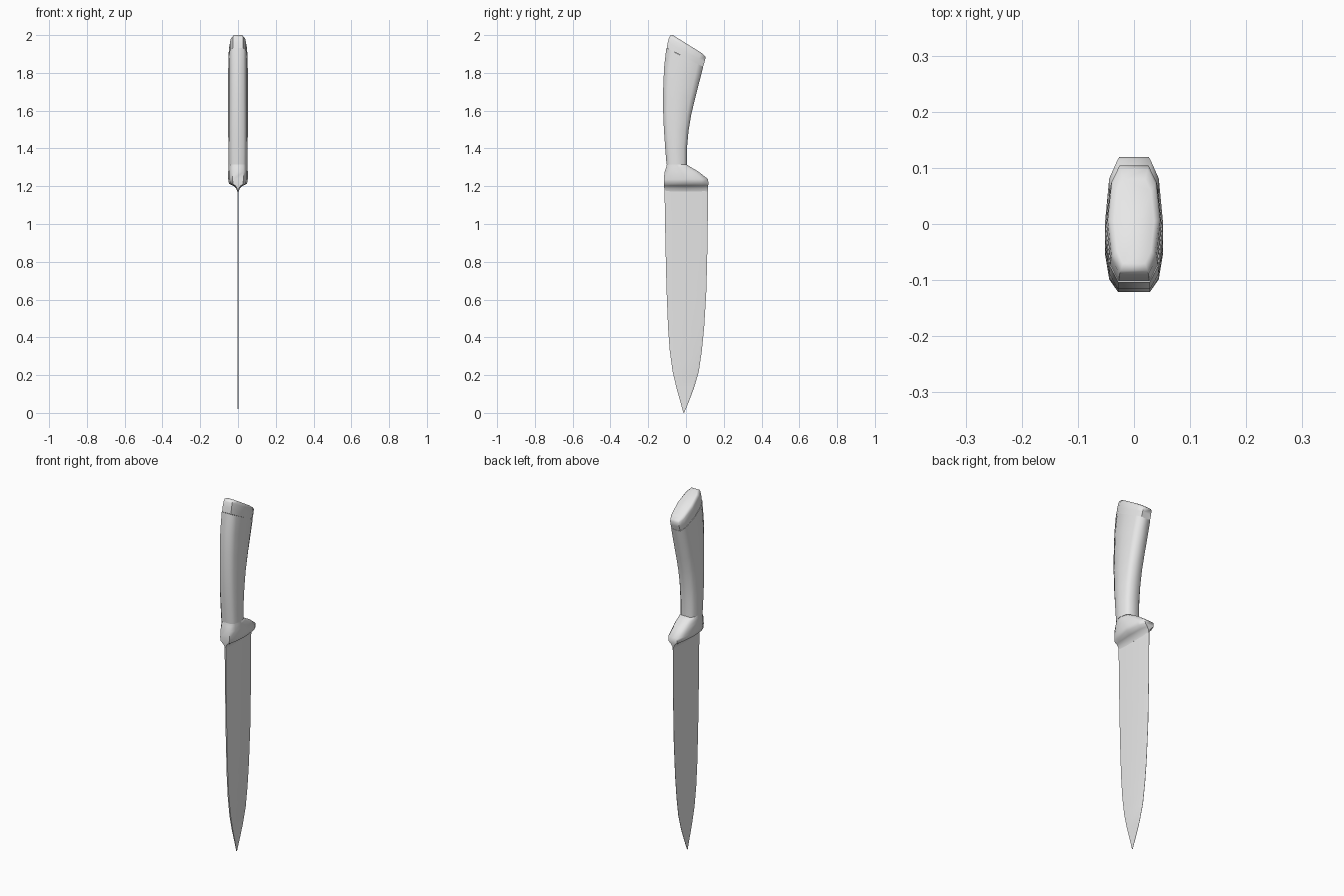
import bpy, bmesh, math

cube = bpy.data.objects.get("Cube")
if cube:
    bpy.data.objects.remove(cube, do_unlink=True)

steel = bpy.data.materials.new("light_grey")
steel.use_nodes = True
GREY = (0.8, 0.8, 0.8, 1)
steel.diffuse_color = GREY
steel.node_tree.nodes["Principled BSDF"].inputs["Base Color"].default_value = GREY

# Half cross-section: fraction from back to front, fraction of half width
HALF = [(0, 0.55), (0.15, 0.85), (0.5, 1), (0.85, 0.85), (1, 0.55)]


def section(back_y, back_z, front_y, front_z, width):
    """Ten-sided ring spanning from a back point to a front point."""
    def point(t, w, side):
        return (side * w * width,
                back_y + (front_y - back_y) * t,
                back_z + (front_z - back_z) * t)
    return ([point(t, w, 1) for t, w in HALF]
            + [point(t, w, -1) for t, w in reversed(HALF)])


def loft(name, rings, angle):
    """Skin a stack of equal rings and close both ends."""
    bm = bmesh.new()
    loops = [[bm.verts.new(p) for p in ring] for ring in rings]
    n = len(loops[0])
    for low, high in zip(loops, loops[1:]):
        for i in range(n):
            j = (i + 1) % n
            bm.faces.new((low[i], low[j], high[j], high[i]))
    bm.faces.new(loops[0])
    bm.faces.new(loops[-1])
    bmesh.ops.recalc_face_normals(bm, faces=bm.faces)
    mesh = bpy.data.meshes.new(name)
    bm.to_mesh(mesh)
    bm.free()
    mesh.materials.append(steel)
    obj = bpy.data.objects.new(name, mesh)
    bpy.context.collection.objects.link(obj)
    bpy.ops.object.select_all(action='DESELECT')
    obj.select_set(True)
    bpy.context.view_layer.objects.active = obj
    bpy.ops.object.shade_smooth_by_angle(angle=math.radians(angle))
    return obj


# Curved grip, bottom to top
loft("handle_grip", [section(*r) for r in [
    (-0.103, 1.315, 0.004, 1.315, 0.050),
    (-0.110, 1.40, 0.005, 1.40, 0.051),
    (-0.117, 1.50, 0.013, 1.49, 0.052),
    (-0.121, 1.60, 0.028, 1.58, 0.052),
    (-0.121, 1.71, 0.047, 1.66, 0.052),
    (-0.116, 1.83, 0.070, 1.75, 0.052),
    (-0.104, 1.932, 0.091, 1.832, 0.051),
]], 70)

# Slanted end cap with a softened rim
loft("handle_end_cap", [section(*r) for r in [
    (-0.102, 1.932, 0.090, 1.832, 0.0495),
    (-0.097, 1.96, 0.098, 1.858, 0.049),
    (-0.090, 1.988, 0.104, 1.882, 0.047),
    (-0.083, 1.998, 0.098, 1.892, 0.044),
    (-0.070, 2.0, 0.080, 1.907, 0.036),
]], 60)

# Bolster, flaring out to the heel and pinching down onto the blade
loft("bolster", [section(*r) for r in [
    (-0.112, 1.172, 0.114, 1.172, 0.004),
    (-0.115, 1.19, 0.116, 1.19, 0.010),
    (-0.116, 1.202, 0.117, 1.202, 0.025),
    (-0.117, 1.212, 0.119, 1.215, 0.048),
    (-0.117, 1.235, 0.116, 1.238, 0.052),
    (-0.114, 1.275, 0.065, 1.278, 0.052),
    (-0.105, 1.30, 0.022, 1.303, 0.050),
    (-0.101, 1.315, 0.003, 1.315, 0.049),
]], 60)

# Blade: height, spine position, cutting edge position
BLADE = [
    (0.0, -0.014, -0.010), (0.06, -0.030, 0.015), (0.13, -0.050, 0.042),
    (0.22, -0.071, 0.068), (0.33, -0.086, 0.084), (0.45, -0.095, 0.096),
    (0.65, -0.103, 0.108), (0.9, -0.109, 0.114), (1.2, -0.114, 0.117),
]


def blade_section(z, spine, edge):
    t = 0.0035 * min(1, 0.3 + z * 4)
    bevel = edge - 0.08 * (edge - spine)
    return [(t, spine, z), (t, bevel, z), (0.0006, edge, z),
            (-0.0006, edge, z), (-t, bevel, z), (-t, spine, z)]


loft("blade", [blade_section(*b) for b in BLADE], 15)
